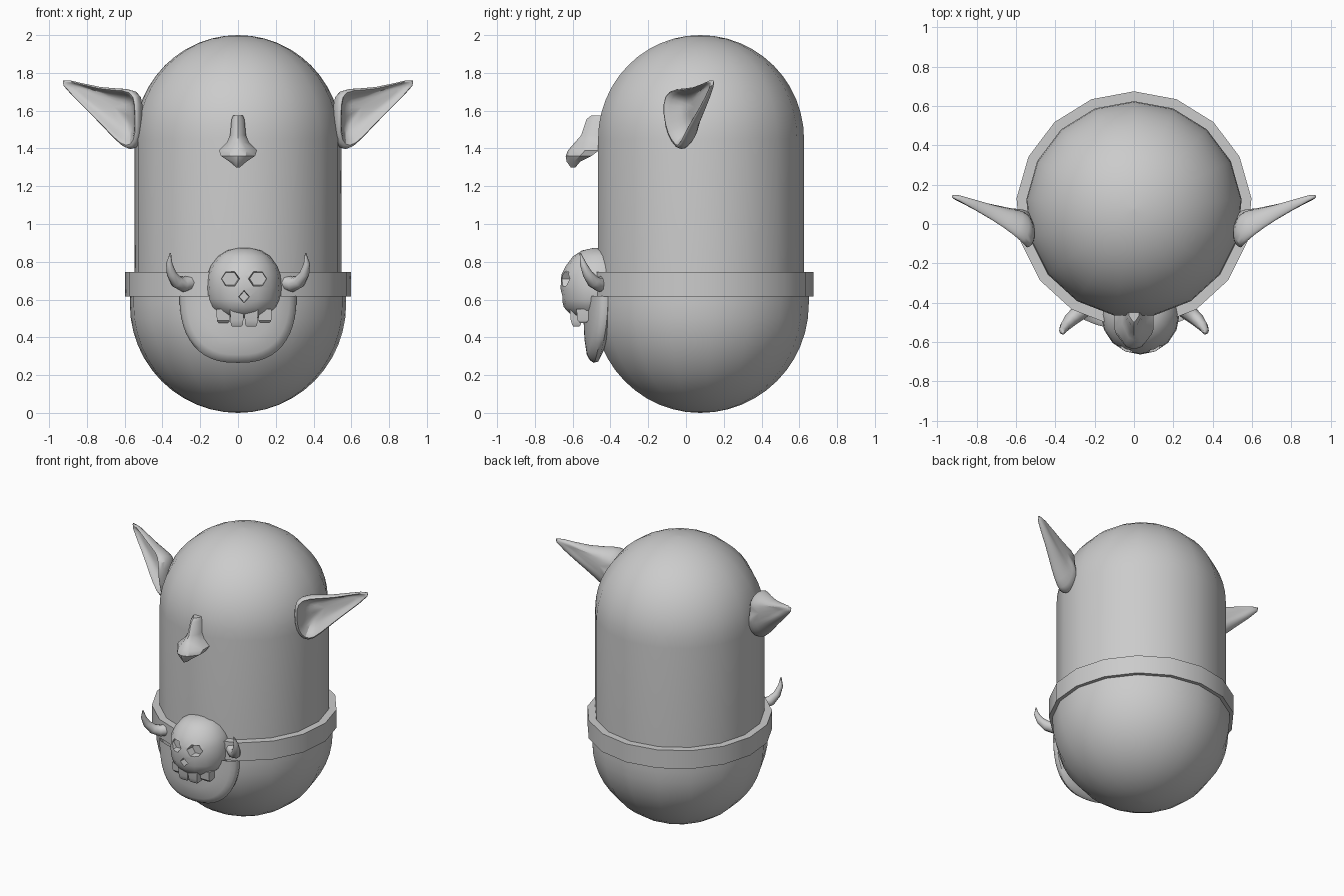
import bpy, bmesh
from math import sin, cos, pi, radians, sqrt
from mathutils import Vector

if "Cube" in bpy.data.objects:
    bpy.data.objects.remove(bpy.data.objects["Cube"])

CY = 0.075  # y of the body axis


def finish(name, bm, subdiv=0, angle=35):
    bmesh.ops.recalc_face_normals(bm, faces=bm.faces)
    me = bpy.data.meshes.new(name)
    bm.to_mesh(me)
    bm.free()
    ob = bpy.data.objects.new(name, me)
    bpy.context.collection.objects.link(ob)
    if subdiv:
        ob.modifiers.new("subdiv", "SUBSURF").levels = subdiv
        ob.modifiers["subdiv"].render_levels = subdiv
    bpy.ops.object.select_all(action='DESELECT')
    bpy.context.view_layer.objects.active = ob
    ob.select_set(True)
    bpy.ops.object.shade_smooth_by_angle(angle=radians(angle))
    return ob


def loft(name, rings, closed=True, caps=True, loop=False, **kw):
    bm = bmesh.new()
    vs = [[bm.verts.new(p) for p in r] for r in rings]
    n = len(vs[0])
    pairs = list(zip(vs, vs[1:])) + ([(vs[-1], vs[0])] if loop else [])
    for a, b in pairs:
        for i in range(n if closed else n - 1):
            j = (i + 1) % n
            bm.faces.new((a[i], a[j], b[j], b[i]))
    if caps and not loop:
        bm.faces.new(vs[0])
        bm.faces.new(vs[-1])
    return finish(name, bm, **kw)


def ring(x, y, z, rx, ry, n, start=pi / 2):
    return [(x + rx * cos(start + 2 * pi * i / n), y + ry * sin(start + 2 * pi * i / n), z)
            for i in range(n)]


def lathe(name, profile, **kw):
    return loft(name, [ring(0, CY, z, r, r, 17) for r, z in profile], **kw)


# body, trousers and belt
arc = [radians(90 * i / 12) for i in range(13)]
lathe("body", [(0.55, 0.6)] + [(max(0.55 * cos(a), 0.002), 1.45 + 0.55 * sin(a)) for a in arc])
lathe("trousers", [(0.545, 0.63), (0.575, 0.63)]
      + [(max(0.575 * cos(a), 0.002), 0.575 - 0.575 * sin(a)) for a in arc])
lathe("belt", [(0.545, 0.615), (0.6, 0.615), (0.6, 0.745), (0.545, 0.745)], loop=True)

# ears: cupped front, rolled rim, bulging back
rim = [Vector(p) for p in (
    (.55, -.05, 1.39), (.525, -.10, 1.46), (.53, -.125, 1.58), (.53, -.12, 1.69),
    (.59, -.06, 1.722), (.73, .035, 1.715), (.915, .135, 1.772), (.96, .15, 1.755),
    (.81, .08, 1.61), (.70, .01, 1.495), (.61, -.03, 1.395))]
mid = Vector((.65, -.02, 1.61))
back = Vector((-.56, .83, 0))


def ear_ring(scale, depth):
    out = []
    for p in rim:
        t = max(0, min(1, (p.x - .55) / .4))
        out.append(mid + (p - mid) * (scale + (1 - scale) * .6 * t) + back * (depth * (1 - .75 * t)))
    return out


for side in (-1, 1):
    rings = [ear_ring(*a) for a in ((.2, .07), (.55, .06), (.78, .01), (.9, -.015), (1.0, .005),
                                    (1.0, .04), (.85, .085), (.55, .12), (.2, .13))]
    loft("ear_left" if side < 0 else "ear_right",
         [[(side * p.x, p.y, p.z) for p in r] for r in rings], subdiv=1, angle=60)

# nose: z, half width, front y, back y
nose = [(1.575, .025, -.50, -.44), (1.555, .034, -.527, -.44), (1.47, .042, -.555, -.44),
        (1.43, .06, -.59, -.44), (1.39, .10, -.625, -.46), (1.36, .09, -.637, -.50),
        (1.33, .045, -.632, -.56), (1.30, .01, -.61, -.585)]
loft("nose", [[(-w, b, z), (-w, b * .55 + f * .45, z), (-w * .45, f + .012, z), (0, f, z),
               (w * .45, f + .012, z), (w, b * .55 + f * .45, z), (w, b, z)] for z, w, f, b in nose])

# skull buckle with cut eye sockets and nose hole
SX, SY = 0.032, -0.46
skull = loft("skull", [ring(SX, SY, z, rx, ry, 16) for z, rx, ry in (
    (.873, .03, .03), (.86, .09, .09), (.83, .137, .137), (.78, .175, .175), (.73, .195, .2),
    (.66, .2, .204), (.60, .195, .197), (.56, .178, .187), (.535, .15, .165),
    (.515, .135, .145), (.505, .1, .1))])


def cutter(x, z, rx, rz, n, start):
    rings = []
    for y, s in ((-.72, 1.12), (-.60, .85)):
        rings.append([(x + s * rx * cos(start + 2 * pi * i / n), y,
                       z + s * rz * sin(start + 2 * pi * i / n)) for i in range(n)])
    return loft("socket_cutter", rings)


cutters = [cutter(SX - .074, .71, .052, .046, 6, 0), cutter(SX + .074, .71, .052, .046, 6, 0),
           cutter(SX, .615, .03, .034, 4, 0)]
for c in cutters:
    m = skull.modifiers.new("cut", "BOOLEAN")
    m.operation, m.solver, m.object = 'DIFFERENCE', 'EXACT', c
dg = bpy.context.evaluated_depsgraph_get()
cut_mesh = bpy.data.meshes.new_from_object(skull.evaluated_get(dg))
skull.modifiers.clear()
skull.data = cut_mesh
for c in cutters:
    bpy.data.objects.remove(c)
bpy.ops.object.select_all(action='DESELECT')
bpy.context.view_layer.objects.active = skull
skull.select_set(True)
bpy.ops.object.shade_smooth_by_angle(angle=radians(35))

# teeth
for k, (dx, y, zb) in enumerate(((-.11, -.545, .475), (-.038, -.58, .457),
                                 (.038, -.58, .457), (.11, -.545, .475))):
    loft(f"tooth_{k + 1}", [[(SX + dx + sx * w, y + sy * d, z)
                             for sx, sy in ((-1, -1), (1, -1), (1, 1), (-1, 1))]
                            for z, w, d in ((.55, .036, .035), (.49, .034, .03),
                                            (zb + .008, .031, .022), (zb, .024, .016))])

# horns: tapered tube along a curved path
path = [((.25, -.43, .69), .042), ((.29, -.46, .68), .04), ((.325, -.49, .695), .035),
        ((.352, -.522, .737), .026), ((.364, -.545, .79), .017), ((.358, -.56, .847), .003)]
for side in (-1, 1):
    pts = [Vector((p[0] * side, p[1], p[2])) for p, _ in path]
    rings = []
    for i, (_, r) in enumerate(path):
        t = (pts[min(i + 1, len(pts) - 1)] - pts[max(i - 1, 0)]).normalized()
        u = t.cross(Vector((.6 * side, .8, 0))).normalized()
        v = t.cross(u)
        rings.append([pts[i] + r * (cos(a) * u + sin(a) * v)
                      for a in (2 * pi * k / 8 for k in range(8))])
    loft("horn_left" if side < 0 else "horn_right", rings, angle=50)


# rounded cloth flap below the skull
def flap_ring(s, dy):
    out = []
    for i in range(25):
        a = pi * i / 24
        x = .31 * s * (1 if cos(a) > 0 else -1) * abs(cos(a)) ** .8
        d = s * max(sin(a), 0) ** .85
        y = CY - sqrt(.618 ** 2 - x * x) + .03 * d ** 4 + dy
        out.append((x, y, .62 - .355 * d))
    return out


loft("cloth_flap", [flap_ring(*a) for a in ((.02, 0), (.35, 0), (.65, 0), (.88, 0), (.96, .008),
                                            (1, .025), (.98, .05), (.85, .085), (.7, .1))],
     closed=False, caps=False, angle=50)
